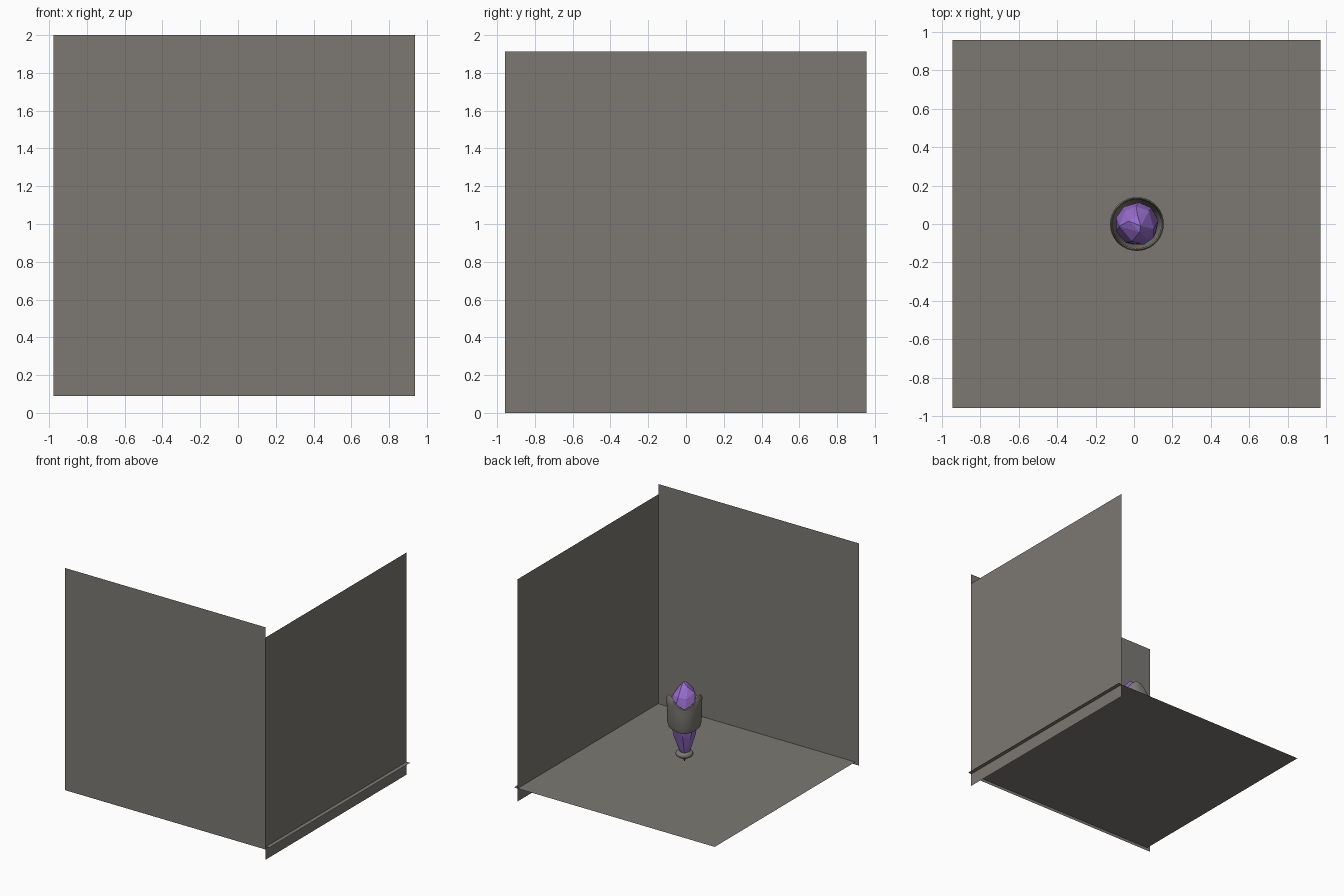
import bpy, bmesh, math, random
from mathutils import Vector

cube = bpy.data.objects.get("Cube")
if cube:
    bpy.data.objects.remove(cube)
random.seed(4)


def make_material(name, rgb):
    m = bpy.data.materials.new(name)
    m.use_nodes = True
    m.diffuse_color = (*rgb, 1)
    m.node_tree.nodes["Principled BSDF"].inputs["Base Color"].default_value = (*rgb, 1)
    return m


stone = make_material("warm grey stone", (0.2, 0.19, 0.17))
violet = make_material("violet crystal", (0.31, 0.15, 0.6))
AXIS = Vector((0.015, 0, 0))


def panel(name, location, rotation):
    bpy.ops.mesh.primitive_plane_add(size=1.913, location=location, rotation=rotation)
    ob = bpy.context.object
    ob.name = name
    ob.data.materials.append(stone)


def finish(name, bm, material):
    bmesh.ops.recalc_face_normals(bm, faces=bm.faces)
    mesh = bpy.data.meshes.new(name)
    bm.to_mesh(mesh)
    bm.free()
    mesh.materials.append(material)
    ob = bpy.data.objects.new(name, mesh)
    ob.location = AXIS
    bpy.context.collection.objects.link(ob)
    return ob


def smooth(ob):
    bpy.ops.object.select_all(action="DESELECT")
    ob.select_set(True)
    bpy.context.view_layer.objects.active = ob
    bpy.ops.object.shade_smooth_by_angle(angle=math.radians(40))


# Floor and two walls
quarter = math.pi / 2
panel("floor", (0.013, 0, 0.112), (0, 0, 0))
panel("front_wall", (-0.02, -0.96, 1.045), (quarter, 0, 0))
panel("side_wall", (0.935, -0.002, 0.957), (0, quarter, 0))

# Crystal: rough faceted hull that tapers to a point
bm = bmesh.new()
rings = [(0.045, 0.885, 4), (0.092, 0.82, 7), (0.113, 0.72, 9),
         (0.108, 0.6, 8), (0.088, 0.47, 7), (0.045, 0.32, 6)]
for i, (r, z, count) in enumerate(rings):
    for k in range(count):
        a = math.tau * (k + random.uniform(-0.25, 0.25)) / count + i * 0.7
        bm.verts.new((r * math.cos(a), r * math.sin(a), z + random.uniform(-0.02, 0.02)))
bm.verts.new((0, 0, 0.225))
bm.verts.new((0.02, -0.01, 0.905))
hull = bmesh.ops.convex_hull(bm, input=bm.verts)
unused = [g for g in hull["geom_interior"] if isinstance(g, bmesh.types.BMVert)]
bmesh.ops.delete(bm, geom=unused, context="VERTS")
finish("crystal", bm, violet)

# Cup: closed shell whose lip rises in three points
bm = bmesh.new()
SEGMENTS = 36
profile = [(0.1, 0), (0.122, 0.03), (0.135, 0.2), (0.138, 0.7), (0.14, 0.97),
           (0.134, 1), (0.127, 0.95), (0.122, 0.4), (0.095, 0.06)]
columns = []
for s in range(SEGMENTS):
    a = math.tau * s / SEGMENTS
    wave = math.cos(3 * (a - math.radians(125)))
    low, high = 0.52 - 0.008 * wave, 0.785 - 0.045 * wave
    columns.append([bm.verts.new((r * math.cos(a), r * math.sin(a), low + t * (high - low)))
                    for r, t in profile])
for s in range(SEGMENTS):
    here, after = columns[s - 1], columns[s]
    for k in range(len(profile)):
        bm.faces.new((here[k - 1], after[k - 1], after[k], here[k]))
smooth(finish("cup", bm, stone))

# Collar around the crystal tip
bpy.ops.mesh.primitive_torus_add(location=AXIS + Vector((0, 0, 0.297)), major_segments=24,
                                 minor_segments=10, major_radius=0.046, minor_radius=0.024)
collar = bpy.context.object
collar.name = "collar"
collar.data.materials.append(stone)
smooth(collar)
